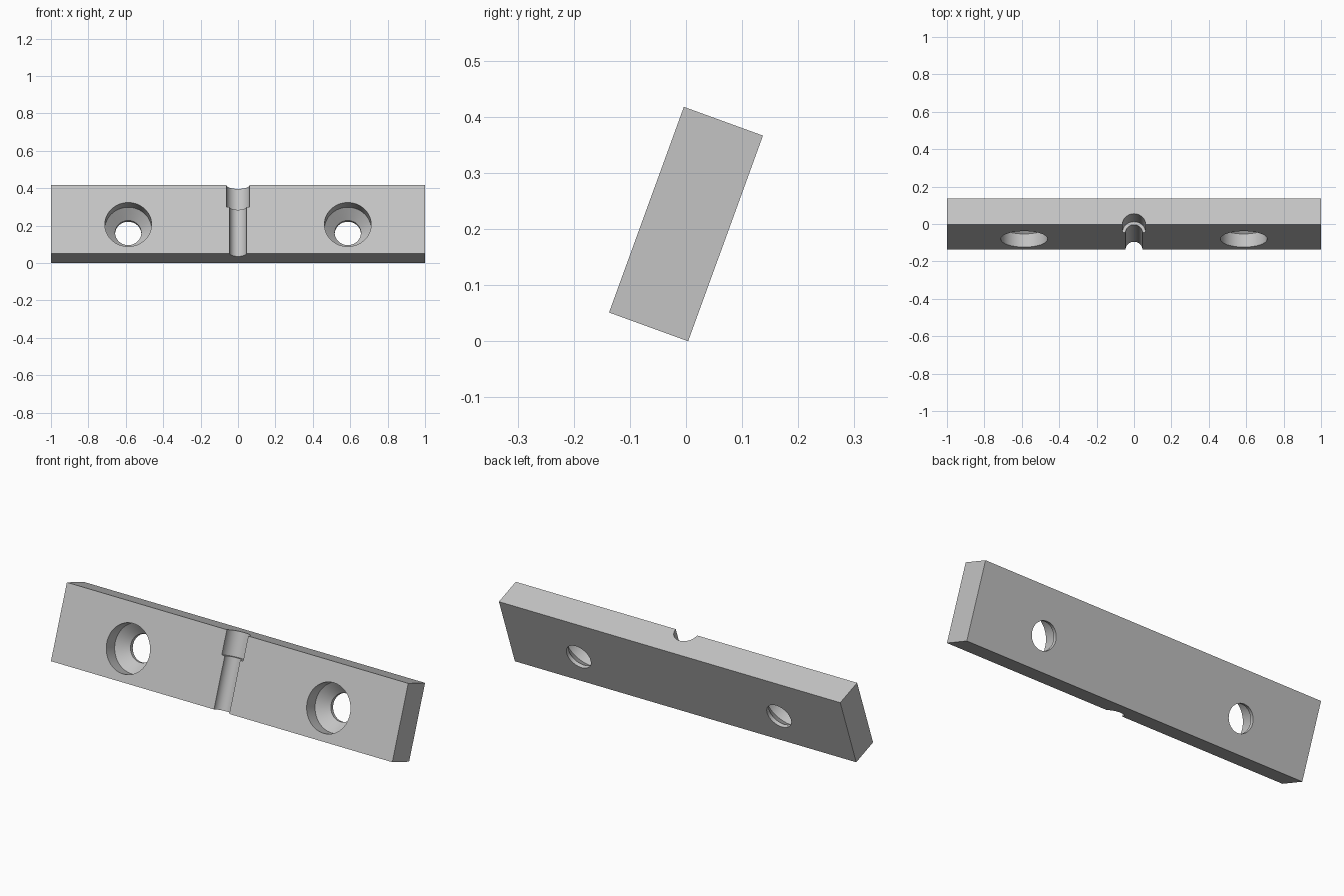
import bpy, math
from mathutils import Matrix, Vector

if "Cube" in bpy.data.objects:
    bpy.data.objects.remove(bpy.data.objects["Cube"])

TILT = Matrix.Rotation(math.radians(-20), 4, 'X')
W, T, H = 2.0, 0.15, 0.39          # bar width, thickness, height before tilting

grey = bpy.data.materials.new("plain_grey")
grey.diffuse_color = (0.55, 0.55, 0.55, 1)
grey.use_nodes = True
grey.node_tree.nodes["Principled BSDF"].inputs["Base Color"].default_value = grey.diffuse_color


def lathe(name, profile, matrix, segments=64):
    """Closed solid of revolution from (radius, z) rings."""
    verts, faces = [], []
    for r, z in profile:
        for i in range(segments):
            a = 2 * math.pi * i / segments
            verts.append(matrix @ Vector((r * math.cos(a), r * math.sin(a), z)))
    for k in range(len(profile) - 1):
        for i in range(segments):
            j = (i + 1) % segments
            faces.append((k * segments + i, k * segments + j,
                          (k + 1) * segments + j, (k + 1) * segments + i))
    faces.append(tuple(reversed(range(segments))))
    last = (len(profile) - 1) * segments
    faces.append(tuple(range(last, last + segments)))
    me = bpy.data.meshes.new(name)
    me.from_pydata(verts, [], faces)
    me.materials.append(grey)
    ob = bpy.data.objects.new(name, me)
    bpy.context.collection.objects.link(ob)
    return ob


# Rectangular bar
bpy.ops.mesh.primitive_cube_add(size=1)
bar = bpy.context.object
bar.name = "mounting_bar"
bar.data.transform(Matrix.Diagonal((W, T, H, 1)))
bar.data.materials.append(grey)

# Countersunk screw holes: wide bore, cone, narrow through hole
F = T / 2
hole = [(0.125, -F - 0.05), (0.125, -F + 0.075), (0.07, -F + 0.13), (0.07, F + 0.05)]
cutters = []
for side, x in (("left", -0.587), ("right", 0.587)):
    m = Matrix.Translation((x, 0, -0.03)) @ Matrix.Rotation(math.radians(-90), 4, 'X')
    cutters.append(lathe(side + "_hole_cutter", hole, m))

# Stepped half-round groove down the front, wider at the top
groove = [(0.045, -H / 2 - 0.05), (0.045, H / 2 - 0.125),
          (0.0625, H / 2 - 0.125), (0.0625, H / 2 + 0.05)]
cutters.append(lathe("groove_cutter", groove, Matrix.Translation((0, -F, 0))))

# Cut, then discard the cutters
for c in cutters:
    mod = bar.modifiers.new(c.name, 'BOOLEAN')
    mod.operation, mod.object, mod.solver = 'DIFFERENCE', c, 'EXACT'
    bpy.context.view_layer.objects.active = bar
    bpy.ops.object.modifier_apply(modifier=mod.name)
    bpy.data.objects.remove(c)

# Lean the bar back and stand it on its lower edge
bar.data.transform(TILT)
bar.data.transform(Matrix.Translation((0, 0, -min(v.co.z for v in bar.data.vertices))))
bpy.ops.object.select_all(action='DESELECT')
bar.select_set(True)
bpy.context.view_layer.objects.active = bar
bpy.ops.object.shade_smooth_by_angle(angle=math.radians(30))
